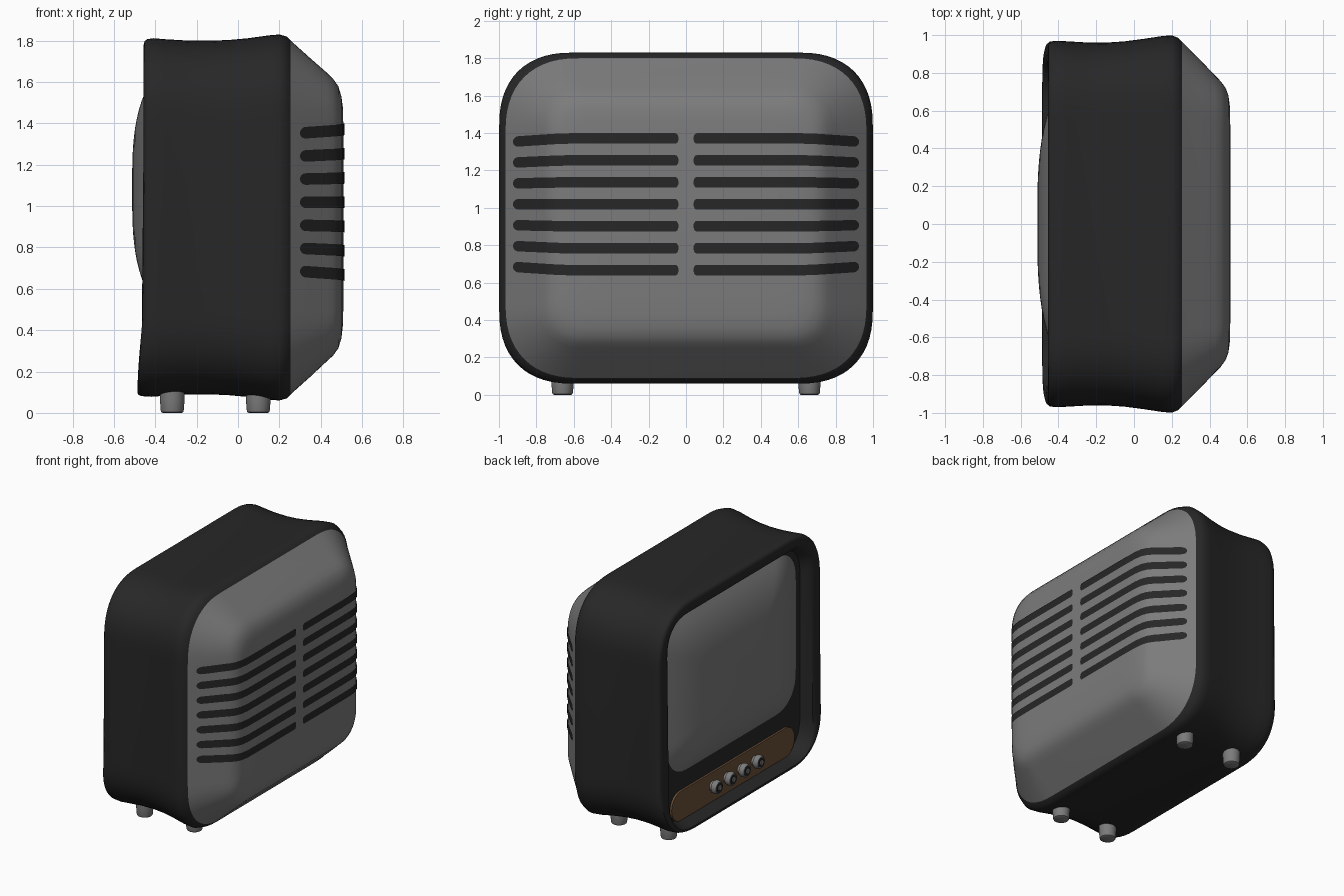
import bpy, bmesh, math

if "Cube" in bpy.data.objects:
    bpy.data.objects.remove(bpy.data.objects["Cube"])


def material(name, rgb):
    m = bpy.data.materials.new(name)
    m.diffuse_color = (*rgb, 1)
    m.use_nodes = True
    m.node_tree.nodes["Principled BSDF"].inputs["Base Color"].default_value = m.diffuse_color
    return m


BLACK = material("cabinet black", (0.02, 0.02, 0.02))
GREY = material("warm grey", (0.2, 0.2, 0.2))
BROWN = material("wood brown", (0.15, 0.08, 0.04))


def finish(bm, name, mat, angle=40, recalc=True):
    if recalc:
        bmesh.ops.recalc_face_normals(bm, faces=bm.faces)
    me = bpy.data.meshes.new(name)
    bm.to_mesh(me)
    bm.free()
    ob = bpy.data.objects.new(name, me)
    bpy.context.collection.objects.link(ob)
    me.materials.append(mat)
    bpy.ops.object.select_all(action='DESELECT')
    ob.select_set(True)
    bpy.context.view_layer.objects.active = ob
    bpy.ops.object.shade_smooth_by_angle(angle=math.radians(angle))
    return ob


def outline(hy, zt, zb, r, e=2.4, n=14):
    """Rounded rectangle in y/z with soft corners."""
    pts = []
    for sy, sz, flip in ((1, 1, 0), (-1, 1, 1), (-1, -1, 0), (1, -1, 1)):
        for i in range(n + 1):
            a = (n - i if flip else i) / n * math.pi / 2
            c = max(math.cos(a), 0) ** (2 / e)
            s = max(math.sin(a), 0) ** (2 / e)
            pts.append((sy * (hy - r + r * c), (zt - r + r * s) if sz > 0 else (zb + r - r * s)))
    return pts


def loft(bm, rings, cap_first=False, cap_last=True):
    vs = [[bm.verts.new(p) for p in ring] for ring in rings]
    n = len(vs[0])
    for a, b in zip(vs, vs[1:]):
        for i in range(n):
            j = (i + 1) % n
            bm.faces.new((a[i], a[j], b[j], b[i]))
    if cap_first:
        bm.faces.new(vs[0])
    if cap_last:
        bm.faces.new(vs[-1])


def lip(x, z):
    """Lower front rim pushes forward."""
    if x > -0.4:
        return x
    t = min(max((0.6 - z) / 0.5, 0), 1)
    k = min((-0.4 - x) / 0.045, 1)
    return x - 0.03 * k * t * t * (3 - 2 * t)


# Cabinet shell: waisted sleeve, front rim and recessed floor (x, half y, top, bottom, corner)
shell = [(.255, .965, 1.80, .09, .40), (.235, .985, 1.82, .07, .40), (.2, .999, 1.83, .06, .40),
         (.15, .995, 1.826, .064, .40), (.05, .98, 1.812, .077, .40), (-.05, .967, 1.803, .086, .40),
         (-.15, .96, 1.80, .09, .40), (-.25, .961, 1.801, .089, .40), (-.35, .967, 1.807, .083, .40),
         (-.41, .97, 1.812, .078, .40), (-.44, .966, 1.807, .081, .40), (-.452, .955, 1.797, .088, .39),
         (-.456, .935, 1.78, .096, .37), (-.455, .89, 1.745, .106, .30), (-.445, .86, 1.715, .115, .25),
         (-.41, .835, 1.70, .125, .25), (-.38, .82, 1.69, .132, .25)]
bm = bmesh.new()
loft(bm, [[(lip(x, z), y, z) for y, z in outline(hy, zt, zb, r)] for x, hy, zt, zb, r in shell])
finish(bm, "cabinet", BLACK)

# Back cover: sloped sides to a raised flat plateau
back = [(.255, .965, 1.80, .09, .40), (.35, .87, 1.715, .175, .32), (.43, .785, 1.645, .25, .24),
        (.46, .755, 1.615, .277, .22), (.485, .72, 1.58, .312, .20), (.5, .68, 1.53, .36, .18),
        (.508, .62, 1.47, .43, .15), (.51, .5, 1.35, .55, .12)]
bm = bmesh.new()
loft(bm, [[(x, y, z) for y, z in outline(hy, zt, zb, r)] for x, hy, zt, zb, r in back])
finish(bm, "back_cover", GREY)


def back_x(y):
    y = abs(y)
    for a, b in zip(back, back[1:]):
        if b[1] <= y <= a[1]:
            return a[0] + (b[0] - a[0]) * (a[1] - y) / (a[1] - b[1])
    return back[-1][0]


# Vent slots: thin dark strips following the back cover
h, y0, y1 = 0.028, 0.04, 0.925
caps = [h * (1 - math.cos(i / 6 * math.pi / 2)) for i in range(7)]
ys = sorted({y0 + c * .6 for c in caps} | {y1 - c for c in caps}
            | {r[1] for r in back if y0 + h < r[1] < y1 - h})
bm = bmesh.new()
for side in (1, -1):
    for row in range(7):
        zc = 0.667 + row * 0.1173
        pairs = []
        for y in ys:
            d = min((y - y0) / .6, y1 - y)
            hh = h * math.sqrt(max(1 - max(1 - d / h, 0) ** 2, 0.01))
            t = max(y - 0.66, 0) / (y1 - 0.66)
            z = 1.019 + (zc - 1.019) * (1 - 0.05 * t)
            x = back_x(y) + 0.005
            pairs.append([bm.verts.new((x, side * y, z + s * hh)) for s in (-1, 1)])
        for a, b in zip(pairs, pairs[1:]):
            f = (a[0], b[0], b[1], a[1])
            bm.faces.new(f if side > 0 else f[::-1])
finish(bm, "vent_slots", BLACK, recalc=False)

# Bulging screen
bm = bmesh.new()
rings = []
for i in range(14):
    t = 1 - i / 14
    rings.append([(-.512 + .135 * t ** 3.2, y * t, 1.08 + z * t)
                  for y, z in outline(.775, .6, -.6, .26, 2.4)])
loft(bm, rings)
finish(bm, "screen", GREY)

# Brown control panel with round ends
bm = bmesh.new()
pts = outline(.735, .355, .135, .11, 2)
loft(bm, [[(x, y, z) for y, z in pts] for x in (-.37, -.395)])
bmesh.ops.remove_doubles(bm, verts=bm.verts, dist=1e-5)
finish(bm, "control_panel", BROWN)


def lathe(name, mat, profile, origin, axis, seg=32):
    """Spin (radius, height) profile around z or towards -x."""
    ox, oy, oz = origin
    bm = bmesh.new()
    rings = []
    for r, d in profile:
        ring = []
        for i in range(seg):
            c, s = r * math.cos(i * math.tau / seg), r * math.sin(i * math.tau / seg)
            ring.append((ox + c, oy + s, oz + d) if axis == 'z' else (ox - d, oy + c, oz + s))
        rings.append(ring)
    loft(bm, rings, cap_first=True)
    return finish(bm, name, mat)


# Four knobs: grey barrel, dark face ring, grey centre
for i in range(4):
    o = (-.39, -.25 + i * .1667, .255)
    lathe(f"knob_{i + 1}", GREY, [(.036, 0), (.036, .02), (.047, .025), (.05, .035), (.048, .058),
                                  (.042, .065)], o, 'x')
    lathe(f"knob_ring_{i + 1}", BLACK, [(.036, .06), (.036, .068)], o, 'x')
    lathe(f"knob_centre_{i + 1}", GREY, [(.02, .06), (.019, .074)], o, 'x')

# Four feet
for x in (-.318, .098):
    for y in (-.66, .66):
        lathe("foot", GREY, [(.046, 0), (.053, .004), (.056, .014), (.06, .07), (.06, .12)], (x, y, 0), 'z')
